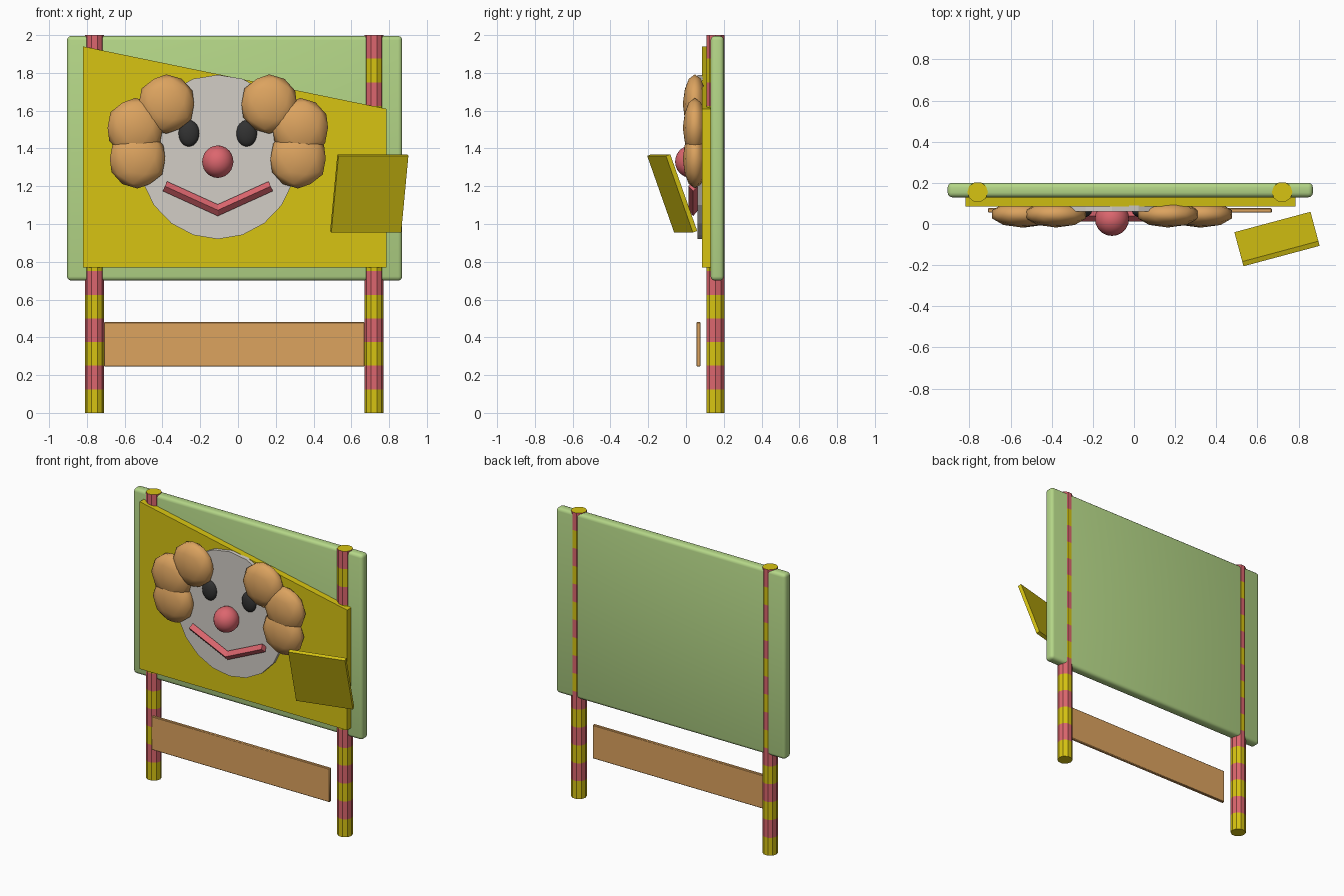
import bpy, bmesh, math
from mathutils import Matrix, Vector

cube = bpy.data.objects.get("Cube")
if cube:
    bpy.data.objects.remove(cube, do_unlink=True)


def material(name, hex_code):
    rgb = [int(hex_code[i:i + 2], 16) / 255 for i in (0, 2, 4)]
    lin = [c / 12.92 if c < 0.04 else ((c + 0.055) / 1.055) ** 2.4 for c in rgb]
    m = bpy.data.materials.new(name)
    m.use_nodes = True
    m.diffuse_color = (*lin, 1)
    m.node_tree.nodes["Principled BSDF"].inputs["Base Color"].default_value = (*lin, 1)
    return m


GREEN = material("pale green", "B4D687")
YELLOW = material("yellow", "D7C412")
RED = material("soft red", "DC666E")
WOOD = material("tan", "DCA35F")
GREY = material("warm grey", "D2CDC6")
BLACK = material("near black", "323232")


def finish(name, bm, *mats, smooth=None):
    bmesh.ops.recalc_face_normals(bm, faces=bm.faces[:])
    me = bpy.data.meshes.new(name)
    bm.to_mesh(me)
    bm.free()
    ob = bpy.data.objects.new(name, me)
    bpy.context.collection.objects.link(ob)
    for m in mats:
        me.materials.append(m)
    if smooth:
        bpy.ops.object.select_all(action="DESELECT")
        ob.select_set(True)
        bpy.context.view_layer.objects.active = ob
        bpy.ops.object.shade_smooth_by_angle(angle=math.radians(smooth))
    return ob


def box(name, size, centre, mat, rot=Matrix(), bevel=0, segments=1):
    bm = bmesh.new()
    bmesh.ops.create_cube(bm, size=1)
    bmesh.ops.scale(bm, vec=size, verts=bm.verts)
    if bevel:
        bmesh.ops.bevel(bm, geom=bm.edges[:], offset=bevel, segments=segments,
                        profile=0.5, affect="EDGES")
    bmesh.ops.transform(bm, matrix=Matrix.Translation(centre) @ rot, verts=bm.verts)
    return finish(name, bm, mat, smooth=40 if bevel else None)


def slab(name, outline, y_front, y_back, mat):
    """Extrude an x-z outline from front to back."""
    bm = bmesh.new()
    face = bm.faces.new([bm.verts.new((x, y_front, z)) for x, z in outline])
    new = bmesh.ops.extrude_face_region(bm, geom=[face])["geom"]
    bmesh.ops.translate(bm, vec=(0, y_back - y_front, 0),
                        verts=[v for v in new if isinstance(v, bmesh.types.BMVert)])
    return finish(name, bm, mat)


def ball(name, centre, radii, mat, detail=2):
    bm = bmesh.new()
    bmesh.ops.create_icosphere(bm, subdivisions=detail, radius=1)
    bmesh.ops.scale(bm, vec=radii, verts=bm.verts)
    bmesh.ops.translate(bm, vec=centre, verts=bm.verts)
    return finish(name, bm, mat, smooth=60)


def striped_post(name, x, y, sides=10, radius=0.05, bands=16, height=2.0):
    bm = bmesh.new()
    rings = []
    for k in range(bands + 1):
        rings.append([bm.verts.new((x + radius * math.cos(math.tau * i / sides),
                                    y + radius * math.sin(math.tau * i / sides),
                                    height * k / bands)) for i in range(sides)])
    for k in range(bands):
        for i in range(sides):
            j = (i + 1) % sides
            f = bm.faces.new((rings[k][i], rings[k][j], rings[k + 1][j], rings[k + 1][i]))
            f.material_index = k % 2
    for ring in (rings[0], rings[-1]):
        bm.faces.new(ring)
    return finish(name, bm, YELLOW, RED)


# Posts, rounded back panel and lower rail
striped_post("right_post", -0.76, 0.155)
striped_post("left_post", 0.72, 0.155)
box("back_panel", (1.775, 0.07, 1.295), (-0.018, 0.165, 1.348), GREEN, bevel=0.022, segments=3)
box("lower_rail", (1.38, 0.022, 0.235), (-0.02, 0.066, 0.363), WOOD, bevel=0.004)

# Sloped front board
slab("front_board", [(-0.82, 0.77), (0.785, 0.77), (0.785, 1.61), (-0.82, 1.94)],
     0.085, 0.132, YELLOW)

# Tilted hanging sign
box("hanging_sign", (0.383, 0.025, 0.432), (0.695, -0.073, 1.162), YELLOW,
    rot=Matrix.Rotation(math.radians(15), 4, "Z") @ Matrix.Rotation(math.radians(20), 4, "X"))

# Face disc
FACE_X, FACE_Z = -0.107, 1.355
slab("face_disc", [(FACE_X + 0.418 * math.sin(math.tau * i / 20),
                    FACE_Z - 0.435 * math.cos(math.tau * i / 20)) for i in range(20)],
     0.06, 0.09, GREY)

# Hair tufts, eyes and nose
for side, sx in (("right", -1), ("left", 1)):
    for part, dx, z in (("upper", 0.272, 1.635), ("middle", 0.437, 1.51), ("lower", 0.425, 1.345)):
        ball(f"{side}_{part}_hair", (FACE_X + sx * dx, 0.047, z), (0.154, 0.064, 0.157), WOOD)
    ball(f"{side}_eye", (FACE_X + sx * 0.153, 0.06, 1.48), (0.055, 0.03, 0.07), BLACK, 3)
ball("nose", (FACE_X, 0.025, 1.33), (0.083, 0.083, 0.086), RED, 3)

# V-shaped mouth with a diamond cross-section
bm = bmesh.new()
sections = []
for sx in (-1, 0, 1):
    mid = Vector((FACE_X + sx * 0.28, 0.038, 1.073 + 0.127 * abs(sx)))
    up = Vector((-0.41 * sx, 0, 0.91)) if sx else Vector((0, 0, 1.1))
    out = Vector((0, -0.026, 0))
    sections.append([bm.verts.new(mid + d) for d in (up * 0.028, out, up * -0.028, -out)])
for a, b in zip(sections, sections[1:]):
    for i in range(4):
        j = (i + 1) % 4
        bm.faces.new((a[i], a[j], b[j], b[i]))
bm.faces.new(sections[0])
bm.faces.new(sections[-1])
finish("mouth", bm, RED)
